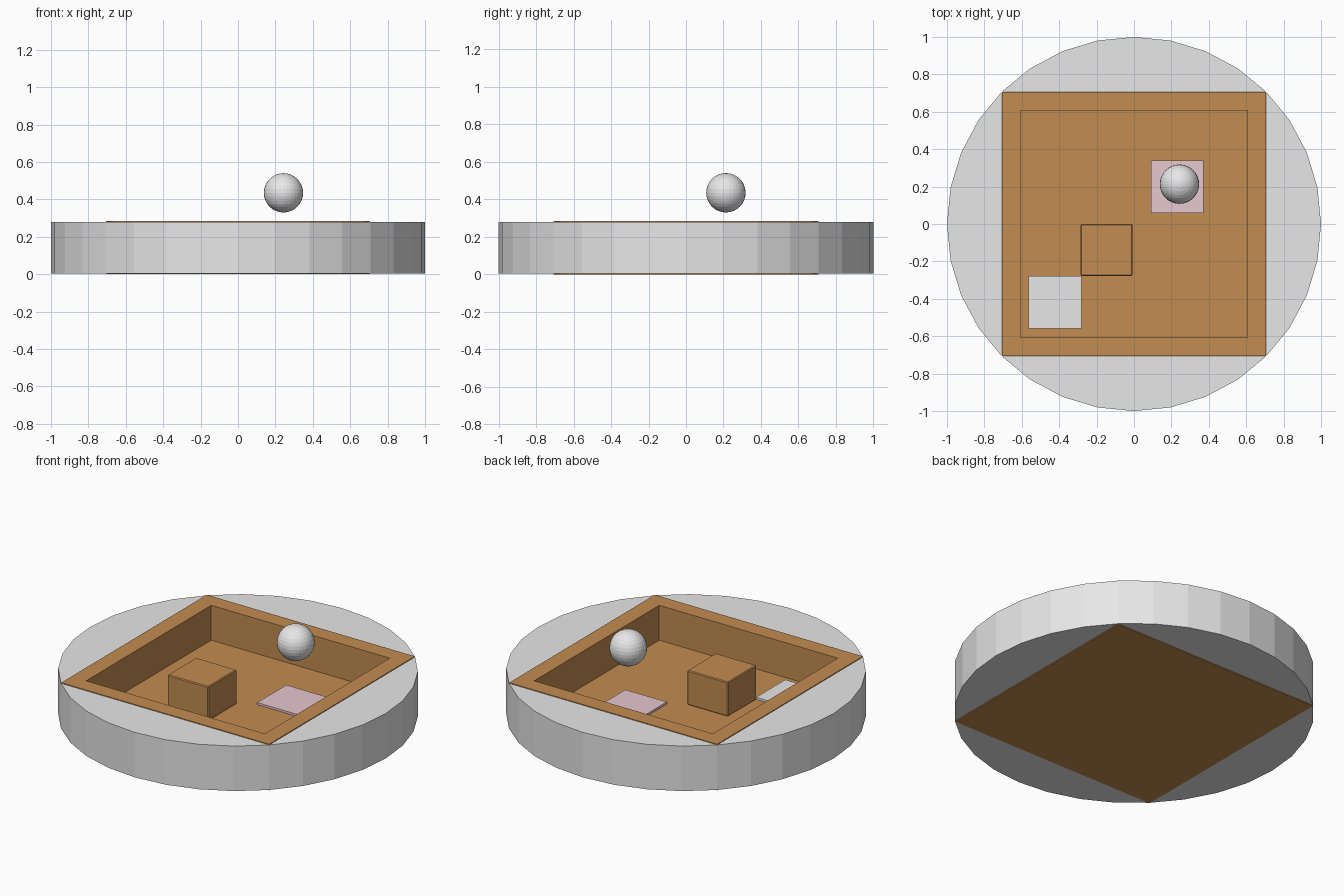
import bpy, bmesh, math

if "Cube" in bpy.data.objects:
    bpy.data.objects.remove(bpy.data.objects["Cube"])


def material(name, rgb):
    m = bpy.data.materials.new(name)
    m.diffuse_color = (*rgb, 1)
    m.use_nodes = True
    m.node_tree.nodes["Principled BSDF"].inputs["Base Color"].default_value = m.diffuse_color
    return m


GREY = material("light grey", (0.8, 0.8, 0.8))
WOOD = material("wood brown", (0.54, 0.265, 0.082))
PINK = material("pale pink", (0.8, 0.57, 0.63))


def finish(bm, name, mat):
    bmesh.ops.recalc_face_normals(bm, faces=bm.faces)
    me = bpy.data.meshes.new(name)
    bm.to_mesh(me)
    bm.free()
    me.materials.append(mat)
    ob = bpy.data.objects.new(name, me)
    bpy.context.collection.objects.link(ob)
    return ob


def box(name, x0, x1, y0, y1, z0, z1, mat, bevel=0):
    bm = bmesh.new()
    bmesh.ops.create_cube(bm, size=1)
    for v in bm.verts:
        v.co = (x0 if v.co.x < 0 else x1, y0 if v.co.y < 0 else y1, z0 if v.co.z < 0 else z1)
    if bevel:
        bmesh.ops.bevel(bm, geom=bm.edges[:], offset=bevel, segments=1, affect='EDGES')
    return finish(bm, name, mat)


# Round base: four circle segments around the square tray (32 sides overall)
bm = bmesh.new()
for q in range(4):
    arc = [math.radians(90 * q - 45 + 11.25 * i) for i in range(9)]
    face = bm.faces.new([bm.verts.new((math.cos(a), math.sin(a), 0.004)) for a in arc])
    ext = bmesh.ops.extrude_face_region(bm, geom=[face])["geom"]
    top = [g for g in ext if isinstance(g, bmesh.types.BMVert)]
    bmesh.ops.translate(bm, verts=top, vec=(0, 0, 0.276))
finish(bm, "round_base", GREY)

# Square tray: box with its top inset to a rim and pushed down to a floor
bm = bmesh.new()
bmesh.ops.create_cube(bm, size=1)
for v in bm.verts:
    v.co = (v.co.x * 1.412, v.co.y * 1.412, (v.co.z + 0.5) * 0.284)
bm.normal_update()
lid = max(bm.faces, key=lambda f: f.normal.z)
bmesh.ops.inset_region(bm, faces=[lid], thickness=0.141)
floor = bmesh.ops.extrude_face_region(bm, geom=[lid])["geom"]
bmesh.ops.translate(bm, verts=[g for g in floor if isinstance(g, bmesh.types.BMVert)],
                    vec=(0, 0, -0.214))
if lid.is_valid:
    bmesh.ops.delete(bm, geom=[lid], context='FACES_ONLY')
finish(bm, "square_tray", WOOD)

# Block and floor tiles inside the tray
box("block", -0.285, -0.008, -0.277, 0.0, 0.07, 0.281, WOOD, 0.005)
box("goal_tile", 0.09, 0.371, 0.058, 0.34, 0.069, 0.083, PINK)
box("corner_tile", -0.564, -0.282, -0.56, -0.277, 0.069, 0.083, GREY)

# Floating ball
bm = bmesh.new()
bmesh.ops.create_uvsphere(bm, u_segments=32, v_segments=16, radius=0.105)
bmesh.ops.translate(bm, verts=bm.verts, vec=(0.243, 0.213, 0.435))
finish(bm, "ball", GREY)
